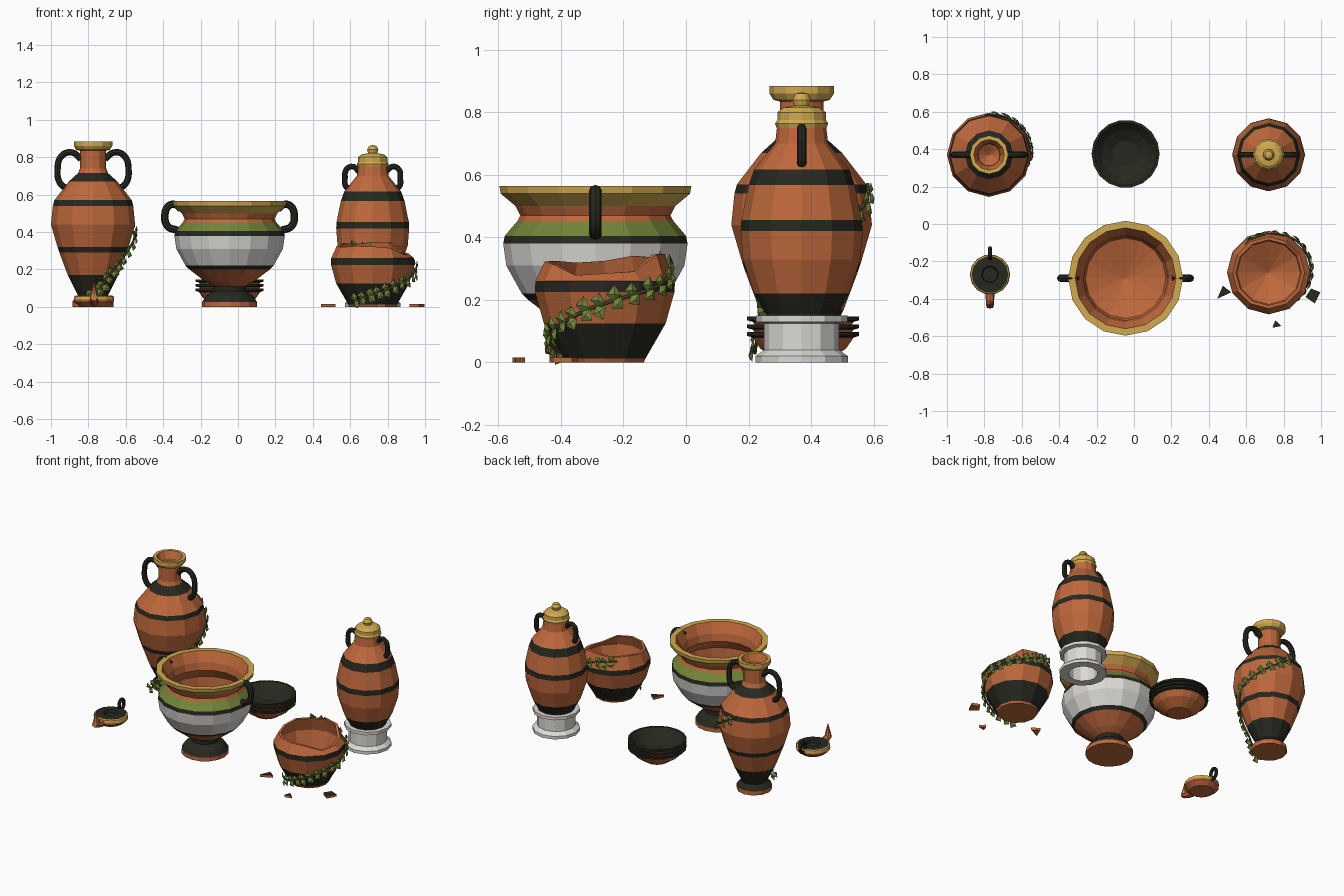
import bpy, bmesh, math, random
from mathutils import Vector

random.seed(4)
if "Cube" in bpy.data.objects:
    bpy.data.objects.remove(bpy.data.objects["Cube"], do_unlink=True)

COLOURS = {
    "terracotta": (0.52, 0.14, 0.045), "black_glaze": (0.02, 0.021, 0.014),
    "ochre": (0.64, 0.4, 0.08), "marble": (0.72, 0.7, 0.67),
    "olive_glaze": (0.17, 0.235, 0.04), "ivy_leaf": (0.17, 0.235, 0.045),
    "ivy_stem": (0.09, 0.12, 0.03),
}
MATS = {}
for key, rgb in COLOURS.items():
    mat = bpy.data.materials.new(key)
    mat.use_nodes = True
    mat.diffuse_color = (*rgb, 1)
    shader = mat.node_tree.nodes["Principled BSDF"]
    shader.inputs["Base Color"].default_value = (*rgb, 1)
    shader.inputs["Roughness"].default_value = 0.9
    MATS[key] = mat
T, K, O, M, G = "terracotta", "black_glaze", "ochre", "marble", "olive_glaze"


def finish(name, bm, loc, colours):
    mesh = bpy.data.meshes.new(name)
    bm.to_mesh(mesh)
    bm.free()
    for c in colours:
        mesh.materials.append(MATS[c])
    ob = bpy.data.objects.new(name, mesh)
    ob.location = loc
    bpy.context.collection.objects.link(ob)


def lathe(name, loc, sides, profile, jag=None):
    """Spin (colour, radius, height) points; each colour paints the band ending there."""
    bm = bmesh.new()
    colours = list(dict.fromkeys(c for c, r, z in profile))
    previous = None
    for colour, r, z in profile:
        if r == 0:
            ring = [bm.verts.new((0, 0, z))] * sides
        else:
            ring = []
            for i in range(sides):
                a = math.tau * i / sides
                lift = jag[i] if jag and z > 0.3 else 0
                ring.append(bm.verts.new((r * math.cos(a), r * math.sin(a), z + lift)))
        if previous:
            for i in range(sides):
                j = (i + 1) % sides
                quad = list(dict.fromkeys((previous[i], previous[j], ring[j], ring[i])))
                bm.faces.new(quad).material_index = colours.index(colour)
        previous = ring
    bmesh.ops.remove_doubles(bm, verts=bm.verts, dist=1e-5)
    bmesh.ops.recalc_face_normals(bm, faces=bm.faces)
    finish(name, bm, loc, colours)


def tube(name, loc, points, radius, colour, taper=1):
    """Round bar through the points."""
    curve = bpy.data.curves.new(name, "CURVE")
    curve.dimensions = "3D"
    curve.bevel_depth = radius
    curve.bevel_resolution = 2
    curve.resolution_u = 5
    curve.use_fill_caps = True
    spline = curve.splines.new("BEZIER")
    spline.bezier_points.add(len(points) - 1)
    for i, (bp, p) in enumerate(zip(spline.bezier_points, points)):
        bp.co = p
        bp.handle_left_type = bp.handle_right_type = "AUTO"
        bp.radius = 1 + (taper - 1) * i / (len(points) - 1)
    curve.materials.append(MATS[colour])
    ob = bpy.data.objects.new(name, curve)
    ob.location = loc
    bpy.context.collection.objects.link(ob)
    bpy.ops.object.select_all(action="DESELECT")
    ob.select_set(True)
    bpy.context.view_layer.objects.active = ob
    bpy.ops.object.convert(target="MESH")
    bpy.ops.object.shade_flat()


def handle_pair(name, loc, outline, radius):
    for side, s in (("left", 1), ("right", -1)):
        tube(f"{name}_{side}_handle", loc, [(s * x, 0, z) for x, z in outline], radius, K)


def ivy(name, loc, keys, steps):
    """Climbing stem through (degrees, radius, height) keys, with broad folded leaves."""
    path = []
    for i in range(steps + 1):
        t = i / steps * (len(keys) - 1)
        n = min(int(t), len(keys) - 2)
        deg, r, z = (a + (b - a) * (t - n) for a, b in zip(keys[n], keys[n + 1]))
        a = math.radians(deg)
        path.append(Vector((r * math.cos(a), r * math.sin(a), z)))
    tube(name + "_stem", loc, path, 0.006, "ivy_stem")
    bm = bmesh.new()
    for i, p in enumerate(path[:-1]):
        out = Vector((p.x, p.y, 0)).normalized()
        along = (path[i + 1] - p).normalized()
        for s in (1, -1):
            d = (out.cross(along) * s + along * random.uniform(0.1, 0.9) + out * 0.2).normalized()
            wide = d.cross(out).normalized() * 0.024
            d *= random.uniform(0.038, 0.052)
            root = p + out * 0.006
            base, tip = bm.verts.new(root), bm.verts.new(root + d)
            ridge = bm.verts.new(root + d * 0.4 + out * 0.01)
            for w in (wide, -wide):
                edge = bm.verts.new(root + d * 0.35 + w)
                bm.faces.new((base, edge, ridge))
                bm.faces.new((ridge, edge, tip))
    finish(name + "_leaves", bm, loc, ["ivy_leaf"])


# Tall two-handled jar
AMPHORA = (-0.775, 0.37, 0)
lathe("tall_jar", AMPHORA, 12, [
    (T, 0, 0), (T, 0.11, 0), (T, 0.11, 0.03), (K, 0.08, 0.06), (K, 0.135, 0.17),
    (T, 0.18, 0.29), (K, 0.19, 0.32), (T, 0.225, 0.44), (T, 0.215, 0.54), (K, 0.207, 0.57),
    (T, 0.13, 0.67), (K, 0.08, 0.715), (T, 0.07, 0.74), (T, 0.07, 0.835), (O, 0.09, 0.84),
    (O, 0.103, 0.86), (O, 0.103, 0.885), (O, 0.082, 0.885), (T, 0.06, 0.84),
    (T, 0.058, 0.72), (T, 0.17, 0.55), (T, 0.19, 0.44), (T, 0.1, 0.15), (T, 0, 0.08)])
handle_pair("tall_jar", AMPHORA, [(0.065, 0.79), (0.11, 0.825), (0.165, 0.81),
                                  (0.19, 0.73), (0.175, 0.66), (0.135, 0.63)], 0.017)
ivy("tall_jar_ivy", AMPHORA, [(-105, 0.155, 0.03), (-65, 0.125, 0.12), (-35, 0.175, 0.24),
                              (0, 0.222, 0.37), (45, 0.225, 0.46), (95, 0.212, 0.57)], 17)

# Wide mixing bowl
KRATER = (-0.045, -0.29, 0)
lathe("mixing_bowl", KRATER, 16, [
    (T, 0, 0), (T, 0.147, 0), (T, 0.147, 0.025), (K, 0.125, 0.06), (K, 0.085, 0.085),
    (K, 0.085, 0.11), (T, 0.13, 0.135), (T, 0.215, 0.2), (K, 0.235, 0.22), (M, 0.285, 0.31),
    (M, 0.295, 0.38), (K, 0.29, 0.405), (G, 0.25, 0.452), (T, 0.24, 0.47), (T, 0.255, 0.5),
    (O, 0.303, 0.54), (O, 0.307, 0.565), (O, 0.27, 0.565), (T, 0.235, 0.5),
    (T, 0.225, 0.45), (T, 0.262, 0.39), (T, 0.255, 0.31), (T, 0.215, 0.21), (T, 0, 0.14)])
handle_pair("mixing_bowl", KRATER, [(0.26, 0.525), (0.29, 0.547), (0.325, 0.54), (0.346, 0.49),
                                    (0.33, 0.43), (0.28, 0.41)], 0.02)

# Lidded jar on its pedestal
JAR = (0.72, 0.37, 0)
lathe("pedestal", JAR, 12, [
    (M, 0.09, 0), (M, 0.148, 0), (M, 0.148, 0.02), (M, 0.12, 0.04), (M, 0.12, 0.125),
    (M, 0.146, 0.13), (M, 0.146, 0.15), (M, 0.09, 0.15), (M, 0.09, 0)])
lathe("lidded_jar", JAR, 12, [
    (T, 0, 0.14), (T, 0.115, 0.14), (K, 0.115, 0.155), (K, 0.152, 0.22), (T, 0.188, 0.33),
    (T, 0.195, 0.42), (K, 0.193, 0.455), (T, 0.17, 0.567), (K, 0.152, 0.617),
    (T, 0.085, 0.7), (T, 0.078, 0.76), (T, 0, 0.76)])
lathe("jar_lid", JAR, 12, [
    (O, 0, 0.75), (O, 0.08, 0.75), (O, 0.085, 0.765), (O, 0.078, 0.775), (O, 0.078, 0.8),
    (O, 0.06, 0.815), (O, 0.025, 0.822), (O, 0.03, 0.84), (O, 0.02, 0.86), (O, 0, 0.865)])
handle_pair("lidded_jar", JAR, [(0.075, 0.725), (0.105, 0.75), (0.14, 0.735), (0.148, 0.69),
                                (0.14, 0.64), (0.12, 0.635)], 0.015)

# Broken jar with a jagged rim
BROKEN = (0.72, -0.26, 0)
ragged = [0.012 * math.sin(math.tau * i / 12) - random.choice((0, 0.01, 0.05))
          for i in range(12)]
lathe("broken_jar", BROKEN, 12, [
    (T, 0, 0), (T, 0.125, 0), (T, 0.13, 0.012), (K, 0.195, 0.125), (T, 0.223, 0.225),
    (K, 0.222, 0.26), (T, 0.192, 0.335), (T, 0.175, 0.335), (T, 0.2, 0.25),
    (T, 0.17, 0.125), (T, 0, 0.03)], jag=ragged)
ivy("broken_jar_ivy", BROKEN, [(-125, 0.16, 0.03), (-80, 0.18, 0.07), (-40, 0.203, 0.13),
                               (0, 0.225, 0.19), (45, 0.228, 0.24), (90, 0.205, 0.3),
                               (130, 0.195, 0.315)], 19)

# Shards lying on the floor, glazed on top
SHARDS = [((0.485, -0.365), [(-0.04, -0.035), (0.035, 0), (-0.01, 0.035)]),
          ((0.957, -0.38), [(-0.04, -0.01), (0.01, -0.045), (0.04, 0.015), (-0.01, 0.035)]),
          ((0.765, -0.54), [(-0.025, -0.015), (0.023, -0.005), (-0.01, 0.025)])]
for n, ((x, y), outline) in enumerate(SHARDS):
    bm = bmesh.new()
    low = [bm.verts.new((*p, 0)) for p in outline]
    high = [bm.verts.new((*p, 0.016)) for p in outline]
    bm.faces.new(low[::-1])
    bm.faces.new(high).material_index = 1
    for i in range(len(low)):
        j = (i + 1) % len(low)
        bm.faces.new((low[i], low[j], high[j], high[i]))
    finish(f"shard_{n}", bm, (x, y, 0), [T, K])

# Stack of three nested bowls
for n in range(3):
    lathe(f"stacked_bowl_{n}", (-0.045, 0.375, 0.025 * n), 18, [
        (T, 0, 0), (T, 0.075, 0), (T, 0.14, 0.045), (T, 0.164, 0.08), (K, 0.182, 0.085),
        (K, 0.182, 0.097), (K, 0.168, 0.097), (K, 0.13, 0.055), (K, 0.07, 0.022), (K, 0, 0.022)])

# Oil lamp: body, nozzle, flame and ring handle
LAMP = (-0.77, -0.27, 0)
lathe("oil_lamp", LAMP, 14, [
    (T, 0, 0), (T, 0.075, 0), (T, 0.105, 0.025), (T, 0.108, 0.038), (O, 0.105, 0.056),
    (O, 0.098, 0.06), (K, 0.09, 0.06), (K, 0.045, 0.062), (K, 0.04, 0.045), (K, 0, 0.045)])
tube("lamp_nozzle", LAMP, [(0, -0.08, 0.03), (0, -0.13, 0.035), (0, -0.175, 0.05)], 0.026, T, 0.75)
lathe("lamp_spout_tip", (-0.77, -0.43, 0.05), 8, [
    (O, 0, 0), (O, 0.02, 0), (O, 0.02, 0.015), (T, 0.014, 0.035), (T, 0, 0.09)])
tube("lamp_handle", LAMP, [(0, 0.09, 0.035), (0, 0.13, 0.05), (0, 0.138, 0.09),
                           (0, 0.115, 0.11), (0, 0.09, 0.09), (0, 0.092, 0.05)], 0.011, K)
